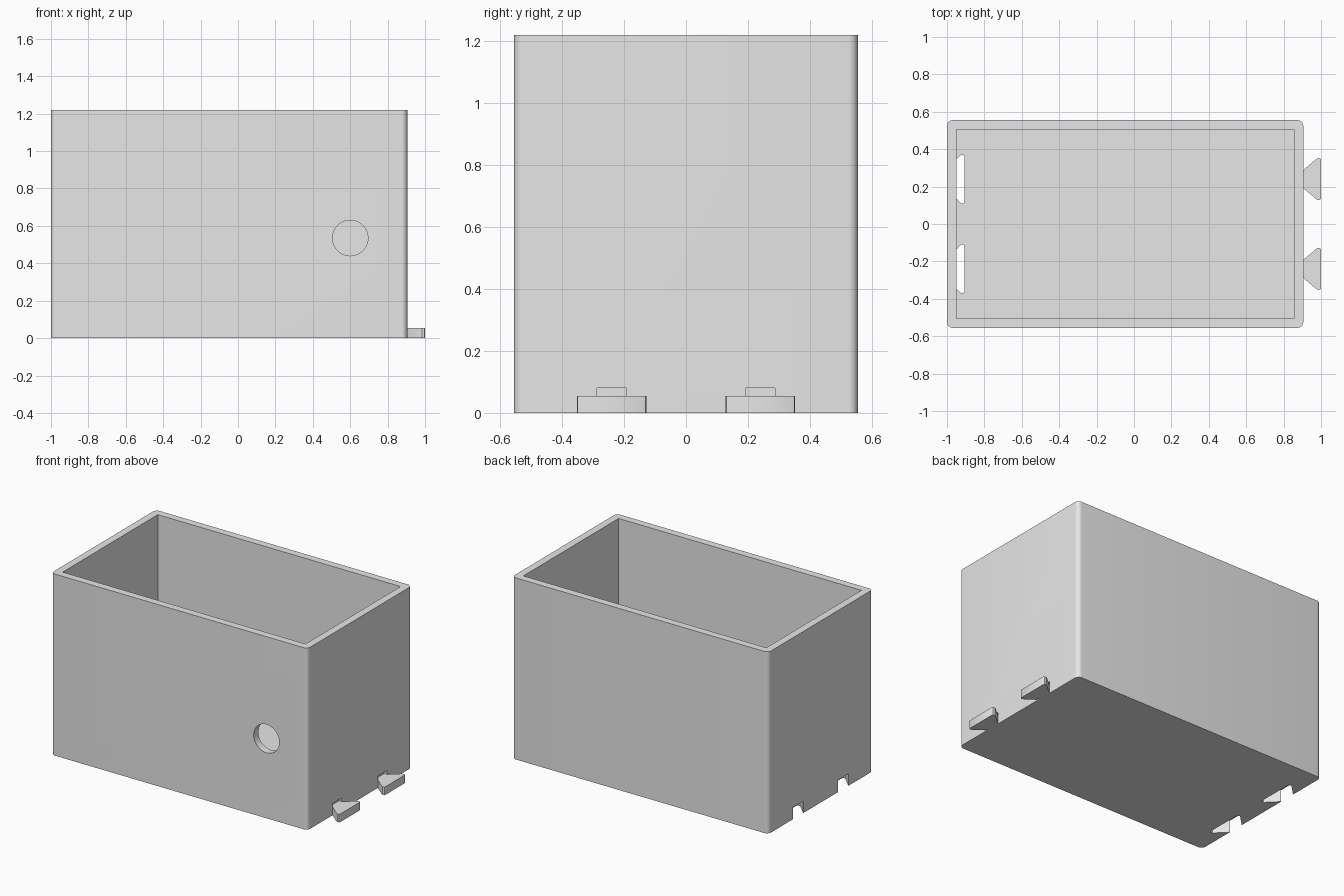
import bpy, bmesh, math

if "Cube" in bpy.data.objects:
    bpy.data.objects.remove(bpy.data.objects["Cube"])

LEFT, RIGHT, HALF_Y, HEIGHT = -1.0, 0.905, 0.555, 1.22
WALL, FLOOR, CORNER = 0.05, 0.05, 0.03
JOINT_Y, TAB_H, SOCKET_H = 0.24, 0.055, 0.08

grey = bpy.data.materials.new("plain grey")
grey.use_nodes = True
grey.diffuse_color = (0.8, 0.8, 0.8, 1)
grey.node_tree.nodes["Principled BSDF"].inputs["Base Color"].default_value = (0.8, 0.8, 0.8, 1)


def prism(name, outline, z0, z1):
    """Extrude an x, y outline from z0 up to z1."""
    bm = bmesh.new()
    face = bm.faces.new([bm.verts.new((x, y, z0)) for x, y in outline])
    top = bmesh.ops.extrude_face_region(bm, geom=[face])["geom"]
    bmesh.ops.translate(bm, vec=(0, 0, z1 - z0),
                        verts=[v for v in top if isinstance(v, bmesh.types.BMVert)])
    bmesh.ops.recalc_face_normals(bm, faces=bm.faces)
    mesh = bpy.data.meshes.new(name)
    bm.to_mesh(mesh)
    bm.free()
    mesh.materials.append(grey)
    obj = bpy.data.objects.new(name, mesh)
    bpy.context.collection.objects.link(obj)
    return obj


def rectangle(x0, x1, y0, y1):
    return [(x0, y0), (x1, y0), (x1, y1), (x0, y1)]


def rounded_rectangle(x0, x1, y0, y1, r, steps=8):
    points = []
    corners = [(x1 - r, y1 - r), (x0 + r, y1 - r), (x0 + r, y0 + r), (x1 - r, y0 + r)]
    for quarter, (cx, cy) in enumerate(corners):
        for i in range(steps + 1):
            a = math.pi / 2 * (quarter + i / steps)
            points.append((cx + r * math.cos(a), cy + r * math.sin(a)))
    return points


def dovetail(half_profile, y):
    """Mirror (x, half width) pairs about the joint centre."""
    return ([(x, y - w) for x, w in half_profile] +
            [(x, y + w) for x, w in reversed(half_profile)])


def carve(target, cutter):
    """Subtract the cutter from the target, then discard it."""
    cutter.hide_render = True
    mod = target.modifiers.new("cut", "BOOLEAN")
    mod.operation, mod.solver, mod.object = "DIFFERENCE", "EXACT", cutter
    graph = bpy.context.evaluated_depsgraph_get()
    result = bpy.data.meshes.new_from_object(target.evaluated_get(graph))
    target.modifiers.clear()
    target.data = result
    bpy.data.objects.remove(cutter)


# Open box with rounded upright corners and a square-cornered cavity
box = prism("open_box", rounded_rectangle(LEFT, RIGHT, -HALF_Y, HALF_Y, CORNER), 0, HEIGHT)
carve(box, prism("cavity_cutter", rectangle(LEFT + WALL, RIGHT - WALL, WALL - HALF_Y, HALF_Y - WALL),
                 FLOOR, HEIGHT + 0.1))

# Round hole through the front wall
bpy.ops.mesh.primitive_cylinder_add(vertices=48, radius=0.095, depth=0.2,
                                    location=(0.6, -HALF_Y, 0.535),
                                    rotation=(math.pi / 2, 0, 0))
carve(box, bpy.context.object)

# Dovetail sockets at one end, matching tabs with a shallow relief at the other
socket = [(-1.02, 0.035), (-0.93, 0.125), (-0.925, 0.13), (-0.912, 0.13), (-0.905, 0.12)]
tab = [(RIGHT, 0.0475), (0.974, 0.107), (0.985, 0.112), (0.996, 0.11), (1.0, 0.103)]
parts = [box]
for side, y in (("right", -JOINT_Y), ("left", JOINT_Y)):
    carve(box, prism("socket_cutter", dovetail(socket, y), -0.05, SOCKET_H))
    carve(box, prism("relief_cutter", rectangle(RIGHT - 0.02, RIGHT + 0.05, y - 0.0475, y + 0.0475),
                     TAB_H, SOCKET_H))
    parts.append(prism("dovetail_tab_" + side, dovetail(tab, y), 0, TAB_H))

# Smooth the rounded faces and keep hard edges crisp
bpy.ops.object.select_all(action="DESELECT")
for part in parts:
    part.select_set(True)
bpy.context.view_layer.objects.active = box
bpy.ops.object.shade_smooth_by_angle(angle=math.radians(30))
